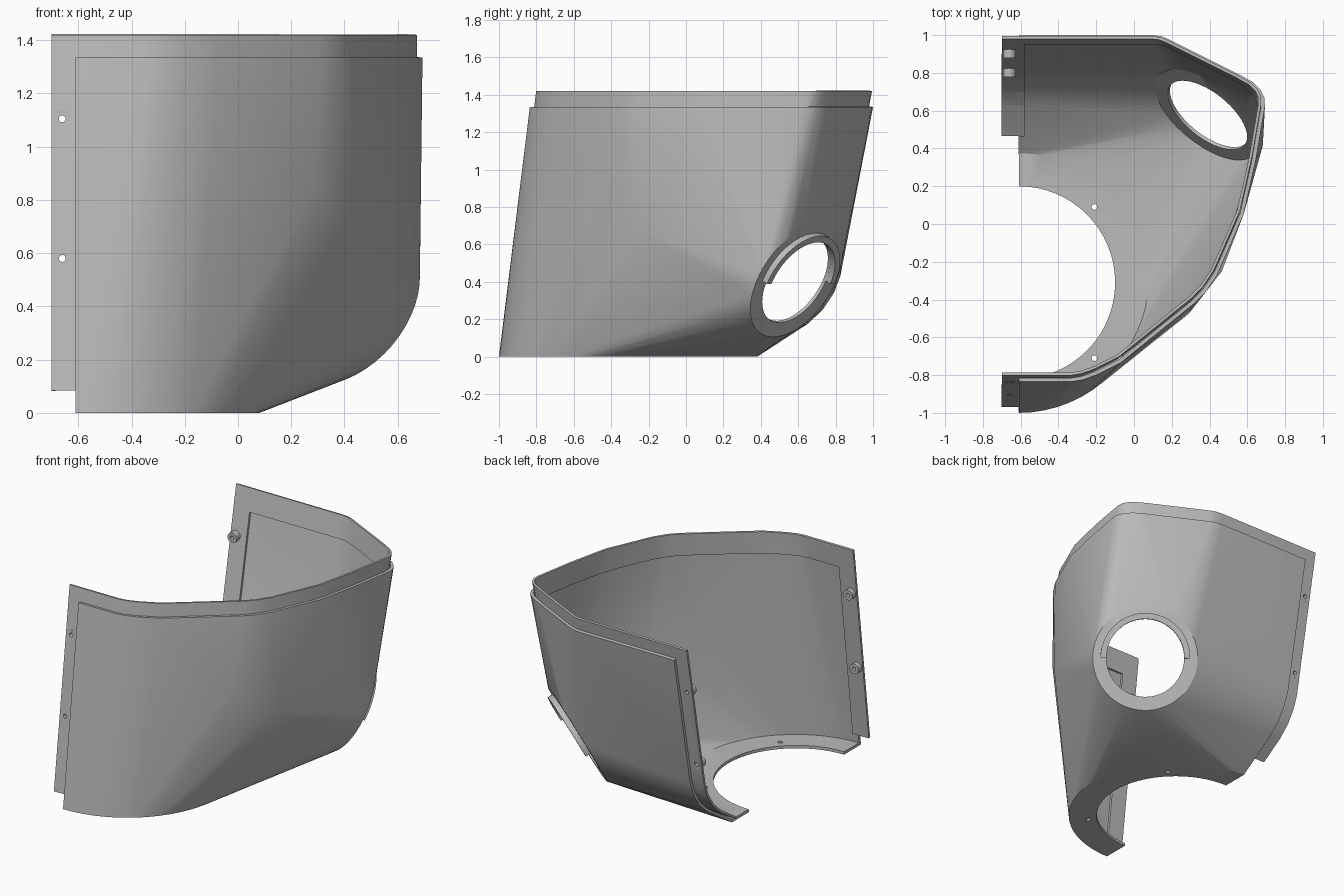
import bpy, bmesh
from math import pi, sin, cos, radians
from mathutils import Vector

if "Cube" in bpy.data.objects:
    bpy.data.objects.remove(bpy.data.objects["Cube"])

grey = bpy.data.materials.new("plain grey")
grey.use_nodes = True
colour = (0.5, 0.5, 0.5, 1)
grey.diffuse_color = colour
grey.node_tree.nodes["Principled BSDF"].inputs["Base Color"].default_value = colour

# Shared layout: round floor opening and the angled side port
FLOOR = Vector((-0.61, -0.31, 0))
PORT = Vector((0.40, 0.59, 0.405))
AXIS = Vector((0.553, 0.69, -0.47)).normalized()
UP = (Vector((0, 0, 1)) - AXIS * AXIS.z).normalized()
SIDE = AXIS.cross(UP)
RIM = [(-0.33, -0.835), (-0.27, -0.825), (-0.2, -0.80), (-0.07, -0.735),
       (0.32, -0.42), (0.38, -0.36), (0.44, -0.27), (0.58, 0.05), (0.645, 0.34),
       (0.693, 0.62), (0.69, 0.67), (0.67, 0.71), (0.63, 0.75), (0.56, 0.79),
       (0.18, 0.98), (0.14, 0.995), (0.09, 1.0)]
BACK = [(0.84, 0.52), (0.825, 0.43), (0.79, 0.34), (0.73, 0.25),
        (0.65, 0.175), (0.56, 0.12)]


def floor_point(r, a):
    return FLOOR + Vector((r * cos(a), r * sin(a), 0))


def port_point(r, a, lift=0):
    return PORT + UP * (r * cos(a)) + SIDE * (r * sin(a)) + AXIS * lift


def finish(name, bm):
    mesh = bpy.data.meshes.new(name)
    bm.to_mesh(mesh)
    bm.free()
    ob = bpy.data.objects.new(name, mesh)
    bpy.context.collection.objects.link(ob)
    mesh.materials.append(grey)
    return ob


def wall_surface(left, top, lean):
    """Open outer skin stretched over the floor arc, port circle and top rim."""
    bm = bmesh.new()
    half = [pi * (i / 32 - 0.5) for i in range(33)]
    full = [2 * pi * i / 48 for i in range(48)]
    outer = [bm.verts.new(floor_point(0.69, a)) for a in half]
    for v in (outer[0], outer[-1]):
        v.co.x = left
    port = [bm.verts.new(port_point(0.34, a)) for a in full]
    for x, y in [(left, -0.835)] + RIM + [(left, 1.0)]:
        bm.verts.new((x, y + lean, top))
    for y, z in BACK:
        bm.verts.new((left, y, z))
    for p in ((0.29, -0.475, 0.85), (0.465, -0.25, 0.67)):
        bm.verts.new(p)
    bmesh.ops.convex_hull(bm, input=bm.verts[:])

    # Open the top, the left side, the floor and the port
    tests = (lambda c: c.z > top - 1e-4, lambda c: c.x < left + 1e-4,
             lambda c: c.z < 1e-4, lambda c: abs((c - PORT).dot(AXIS)) < 1e-4)
    gone = [f for f in bm.faces
            if any(all(t(v.co) for v in f.verts) for t in tests)]
    bmesh.ops.delete(bm, geom=gone, context='FACES_ONLY')

    # Flat floor band and port flange around their round holes
    inner = [bm.verts.new(floor_point(0.51, a)) for a in half]
    for v in (inner[0], inner[-1]):
        v.co.x = left
    hole = [bm.verts.new(port_point(0.252, a)) for a in full]
    for i in range(32):
        bm.faces.new((outer[i], outer[i + 1], inner[i + 1], inner[i]))
    for i in range(48):
        j = (i + 1) % 48
        bm.faces.new((port[i], port[j], hole[j], hole[i]))
    bmesh.ops.delete(bm, geom=[e for e in bm.edges if not e.link_faces], context='EDGES')
    bmesh.ops.delete(bm, geom=[v for v in bm.verts if not v.link_faces], context='VERTS')
    bmesh.ops.recalc_face_normals(bm, faces=bm.faces[:])
    middle = Vector((-0.3, 0, 0.7))
    if sum(f.normal.dot(f.calc_center_median() - middle) * f.calc_area()
           for f in bm.faces) < 0:
        bmesh.ops.reverse_faces(bm, faces=bm.faces[:])
    bm.normal_update()
    return bm


def cutter(name, centre, radius, depth, along_y):
    bpy.ops.mesh.primitive_cylinder_add(
        vertices=20, radius=radius, depth=depth, location=centre,
        rotation=(pi / 2 if along_y else 0, 0, 0))
    ob = bpy.context.object
    ob.name = name
    ob.hide_render = True
    return ob


def thicken_and_drill(ob, thickness, cutters):
    bpy.ops.object.select_all(action='DESELECT')
    bpy.context.view_layer.objects.active = ob
    ob.select_set(True)
    solid = ob.modifiers.new("thickness", 'SOLIDIFY')
    solid.thickness = thickness
    solid.offset = -1
    solid.use_even_offset = True
    bpy.ops.object.modifier_apply(modifier=solid.name)
    for c in cutters:
        cut = ob.modifiers.new("hole", 'BOOLEAN')
        cut.operation = 'DIFFERENCE'
        cut.solver = 'EXACT'
        cut.object = c
        bpy.ops.object.modifier_apply(modifier=cut.name)
    bpy.ops.object.shade_smooth_by_angle(angle=radians(22))
    for c in cutters:
        bpy.data.objects.remove(c)


def tube(name, point, r_out, r_in, low, high, arc, n):
    """Round collar; point(r, a, lift) places it, arc gives start and end."""
    bm = bmesh.new()
    rows = []
    for i in range(n + 1):
        a = arc[0] + (arc[1] - arc[0]) * i / n
        rows.append([bm.verts.new(point(r, a, h)) for r, h in
                     ((r_out, low), (r_out, high), (r_in, high), (r_in, low))])
    for p, q in zip(rows, rows[1:]):
        for k in range(4):
            m = (k + 1) % 4
            bm.faces.new((p[k], p[m], q[m], q[k]))
    bm.faces.new(rows[0])
    bm.faces.new(rows[-1])
    if arc[1] - arc[0] > 6:
        bmesh.ops.delete(bm, geom=bm.faces[-2:], context='FACES_ONLY')
        bmesh.ops.remove_doubles(bm, verts=bm.verts[:], dist=1e-5)
    bmesh.ops.recalc_face_normals(bm, faces=bm.faces[:])
    ob = finish(name, bm)
    bpy.ops.object.select_all(action='DESELECT')
    bpy.context.view_layer.objects.active = ob
    ob.select_set(True)
    bpy.ops.object.shade_smooth_by_angle(angle=radians(30))


# Main shell with two drilled floor holes
shell = finish("outer_shell", wall_surface(-0.61, 1.335, 0))
thicken_and_drill(shell, 0.02, [cutter("floor_drill", (-0.21, y, 0), 0.015, 0.1, False)
                                for y in (0.09, -0.71)])

# Inner joining lip along the top and the open side
bm = wall_surface(-0.70, 1.42, 0.014)
shift = {v: v.normal * (0.02 * v.calc_shell_factor()) for v in bm.verts}
for v, d in shift.items():
    v.co -= d
for v in bm.verts:
    if v.co.z > 1.38:
        v.co.z = 1.42
for co, no in (((0, 0, 1.27), (0, 0, 1)), ((-0.58, 0, 0), (-1, 0, 0)),
               ((0, 0, 0.085), (0, 0, 1))):
    bmesh.ops.bisect_plane(bm, geom=bm.verts[:] + bm.edges[:] + bm.faces[:],
                           plane_co=co, plane_no=no)
drop = []
for f in bm.faces:
    c = f.calc_center_median()
    if c.z < 0.085 or (c.z < 1.27 and c.x > -0.58):
        drop.append(f)
bmesh.ops.delete(bm, geom=drop, context='FACES')
lip = finish("joining_lip", bm)
HEIGHTS = (1.105, 0.58)
thicken_and_drill(lip, 0.015, [cutter("bolt_drill", (-0.66, 0, z), 0.013, 3, True)
                               for z in HEIGHTS])

# Hollow bolt bosses on the inside of the lip, front and back
for z, level in zip(HEIGHTS, ("upper", "lower")):
    for part, y, s in (("front", -0.967 + 0.124 * z, 1), ("back", 0.71 + 0.19 * z, -1)):
        tube(f"{part}_{level}_boss",
             lambda r, a, h: Vector((-0.66 + r * cos(a), y + s * h, z + r * sin(a))),
             0.034, 0.013, -0.008, 0.042, (0, 2 * pi), 24)

# Raised half collar over the upper side of the port
tube("port_collar", port_point, 0.29, 0.252, -0.01, 0.035, (-pi / 2, pi / 2), 32)
